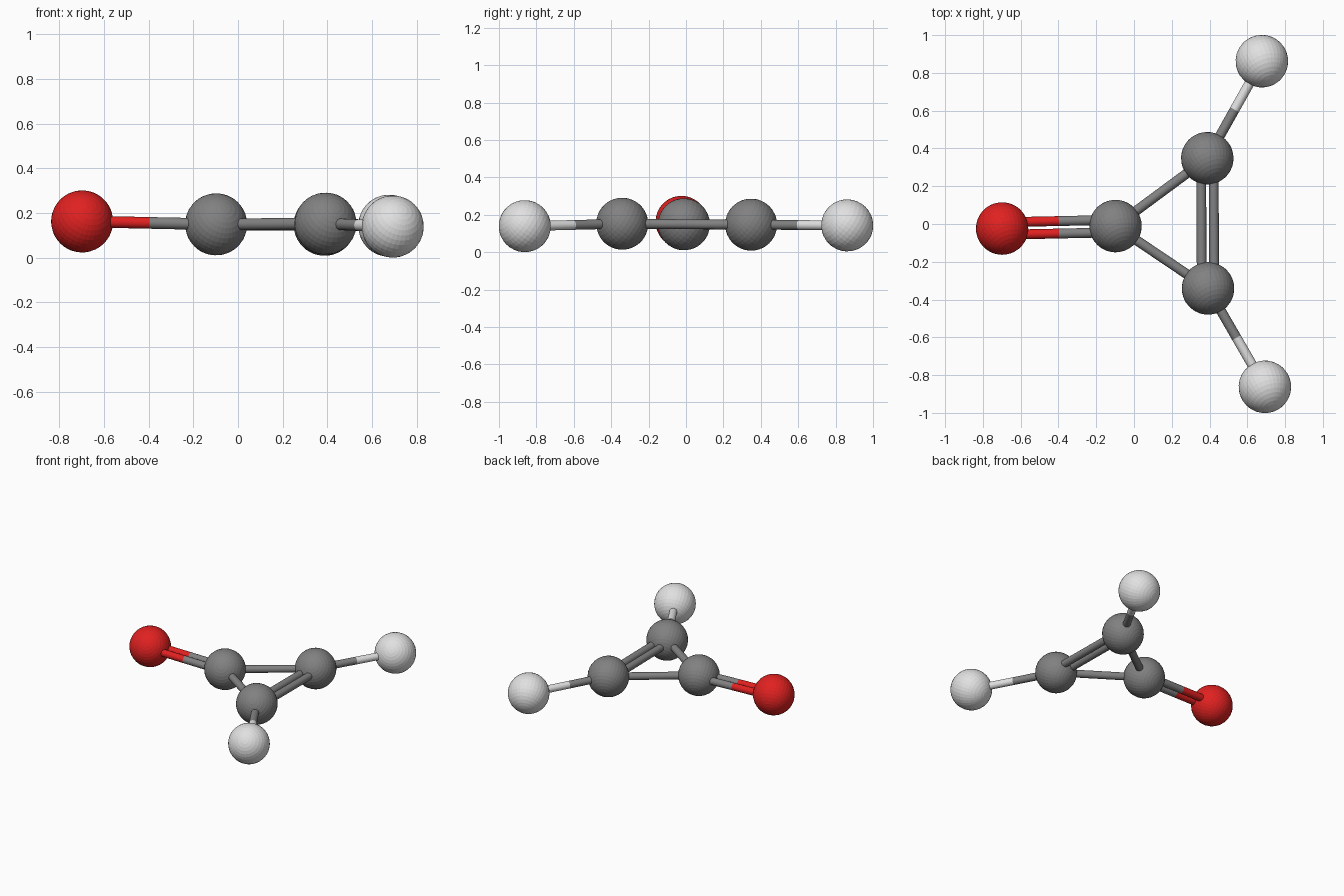
import bpy
from mathutils import Vector

if "Cube" in bpy.data.objects:
    bpy.data.objects.remove(bpy.data.objects["Cube"])


def material(name, colour):
    mat = bpy.data.materials.new(name)
    mat.use_nodes = True
    mat.diffuse_color = (*colour, 1)
    mat.node_tree.nodes["Principled BSDF"].inputs["Base Color"].default_value = (*colour, 1)
    return mat


RED = material("red", (0.75, 0.015, 0.015))
GREY = material("mid grey", (0.22, 0.22, 0.22))
WHITE = material("off white", (0.75, 0.75, 0.75))

BALL_RADIUS = 0.139
ROD_RADIUS = 0.026
PAIR_OFFSET = 0.033

# Balls: position and colour
balls = {
    "red_ball": (Vector((-0.698, -0.024, 0.162)), RED),
    "inner_grey_ball": (Vector((-0.098, -0.011, 0.149)), GREY),
    "back_grey_ball": (Vector((0.388, 0.348, 0.147)), GREY),
    "front_grey_ball": (Vector((0.392, -0.341, 0.152)), GREY),
    "back_white_ball": (Vector((0.677, 0.862, 0.143)), WHITE),
    "front_white_ball": (Vector((0.693, -0.862, 0.139)), WHITE),
}


def finish(name, mat):
    obj = bpy.context.object
    obj.name = name
    obj.data.materials.append(mat)
    return obj


for name, (centre, mat) in balls.items():
    bpy.ops.mesh.primitive_uv_sphere_add(segments=36, ring_count=18, radius=BALL_RADIUS,
                                         location=centre, rotation=(0.9, 0.5, 0))
    finish(name, mat)


def half_rod(name, start, end, mat):
    axis = end - start
    bpy.ops.mesh.primitive_cylinder_add(
        vertices=20, radius=ROD_RADIUS, depth=axis.length, end_fill_type='NOTHING',
        location=(start + end) / 2, rotation=axis.to_track_quat('Z', 'Y').to_euler())
    finish(name, mat)
    bpy.ops.object.shade_smooth_by_angle()


# Rods: each half takes the colour of the ball it meets; pairs lie side by side
def rod(first, second, count=1):
    (a, mat_a), (b, mat_b) = balls[first], balls[second]
    side = (b - a).cross(Vector((0, 0, 1))).normalized() * PAIR_OFFSET
    for k in ((0,) if count == 1 else (-1, 1)):
        start, end = a + side * k, b + side * k
        middle = (start + end) / 2
        label = {0: "single", -1: "left", 1: "right"}[k]
        half_rod(f"{label}_rod_{first}_half", start, middle, mat_a)
        half_rod(f"{label}_rod_{second}_half", middle, end, mat_b)


rod("red_ball", "inner_grey_ball", 2)
rod("back_grey_ball", "front_grey_ball", 2)
rod("inner_grey_ball", "back_grey_ball")
rod("inner_grey_ball", "front_grey_ball")
rod("back_grey_ball", "back_white_ball")
rod("front_grey_ball", "front_white_ball")
